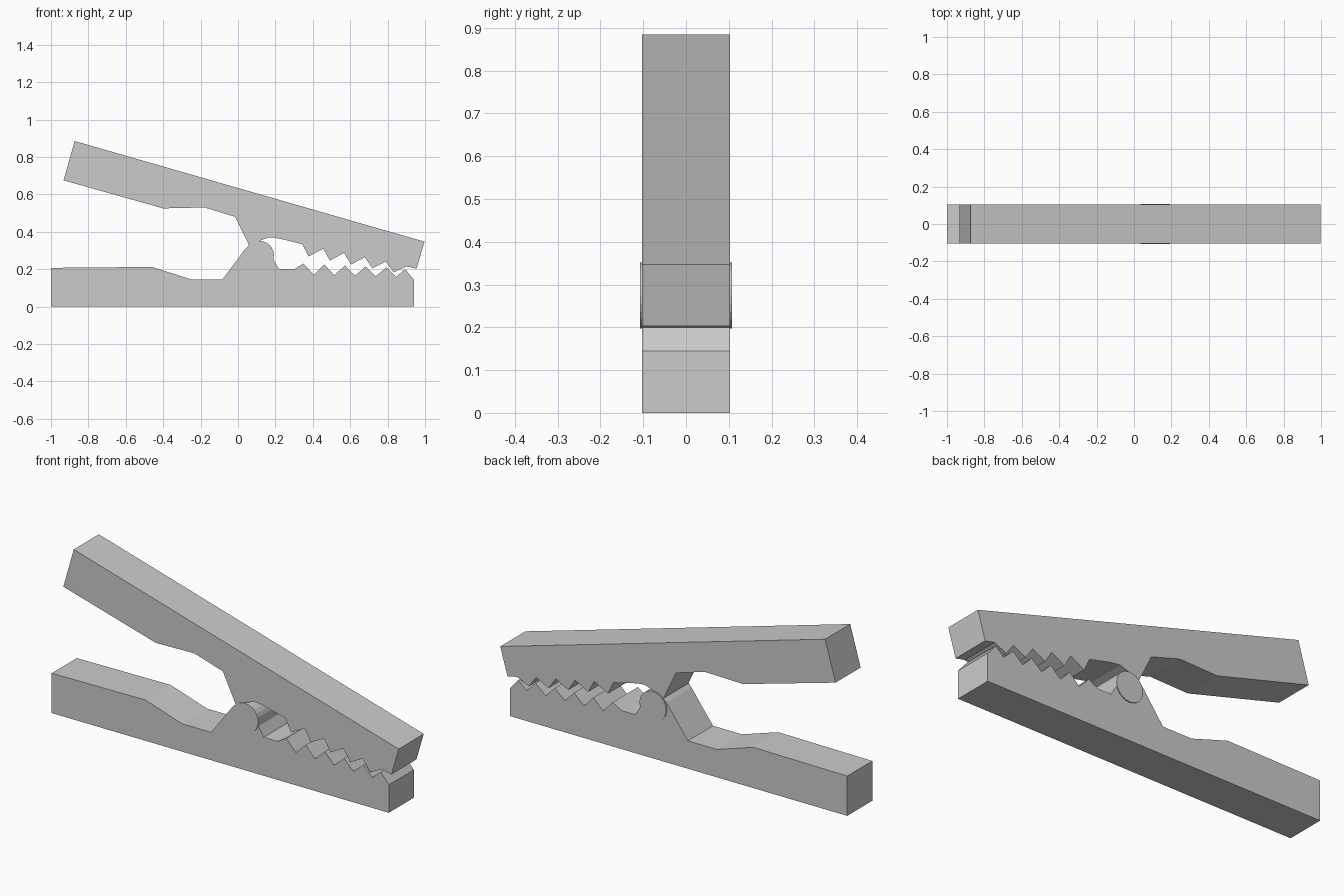
import bpy, bmesh, math

default = bpy.data.objects.get("Cube")
if default:
    bpy.data.objects.remove(default, do_unlink=True)

HALF_WIDTH = 0.103


def material(name, colour):
    mat = bpy.data.materials.new(name)
    mat.use_nodes = True
    mat.diffuse_color = colour
    mat.node_tree.nodes["Principled BSDF"].inputs["Base Color"].default_value = colour
    return mat


def prism(name, profile, half_width, mat):
    """Extrude an (x, z) outline evenly to both sides of y = 0."""
    mesh = bpy.data.meshes.new(name)
    bm = bmesh.new()
    face = bm.faces.new([bm.verts.new((x, -half_width, z)) for x, z in profile])
    result = bmesh.ops.extrude_face_region(bm, geom=[face], use_keep_orig=True)
    moved = [v for v in result["geom"] if isinstance(v, bmesh.types.BMVert)]
    bmesh.ops.translate(bm, verts=moved, vec=(0, 2 * half_width, 0))
    bmesh.ops.recalc_face_normals(bm, faces=bm.faces)
    bm.to_mesh(mesh)
    bm.free()
    mesh.materials.append(mat)
    obj = bpy.data.objects.new(name, mesh)
    bpy.context.collection.objects.link(obj)
    return obj


def zigzag(count, first, second, step_first, step_second):
    """Alternate two evenly stepped rows of points into a row of teeth."""
    points = []
    for i in range(count):
        for start, step in ((first, step_first), (second, step_second)):
            points.append((start[0] + step[0] * i, start[1] + step[1] * i))
    return points


grey = material("plain grey", (0.6, 0.6, 0.6, 1))

# Lower arm: handle, thumb dip, hinge cradle, toothed jaw
lower_teeth = zigzag(5, (0.35, 0.23), (0.405, 0.17), (0.111, -0.005), (0.11, -0.003))
lower = [(-1, 0), (-1, 0.207), (-0.46, 0.212), (-0.25, 0.145), (-0.083, 0.145),
         (0.04, 0.31), (0.07, 0.338), (0.115, 0.35), (0.16, 0.335), (0.185, 0.3),
         (0.19, 0.25), (0.22, 0.2), (0.3, 0.2)]
lower += lower_teeth + [(0.893, 0.2), (0.94, 0.145), (0.94, 0)]
prism("lower_arm", lower, HALF_WIDTH, grey)

# Upper arm: sloping handle, hinge foot, toothed jaw
upper_teeth = zigzag(5, (0.345, 0.333), (0.377, 0.267), (0.111, -0.023), (0.114, -0.021))
upper = [(0.997, 0.347), (-0.873, 0.885), (-0.933, 0.675), (-0.4, 0.525),
         (-0.18, 0.53), (-0.015, 0.48), (0.06, 0.325), (0.085, 0.343),
         (0.115, 0.352), (0.165, 0.37), (0.2, 0.367), (0.245, 0.358)]
upper += upper_teeth + [(0.9, 0.215), (0.955, 0.203)]
prism("upper_arm", upper, HALF_WIDTH, grey)

# Round hinge pin standing slightly proud of both sides
sides = 24
pin = [(0.115 + 0.077 * math.cos(math.tau * i / sides),
        0.274 + 0.077 * math.sin(math.tau * i / sides)) for i in range(sides)]
prism("hinge_pin", pin, HALF_WIDTH + 0.005, grey)
